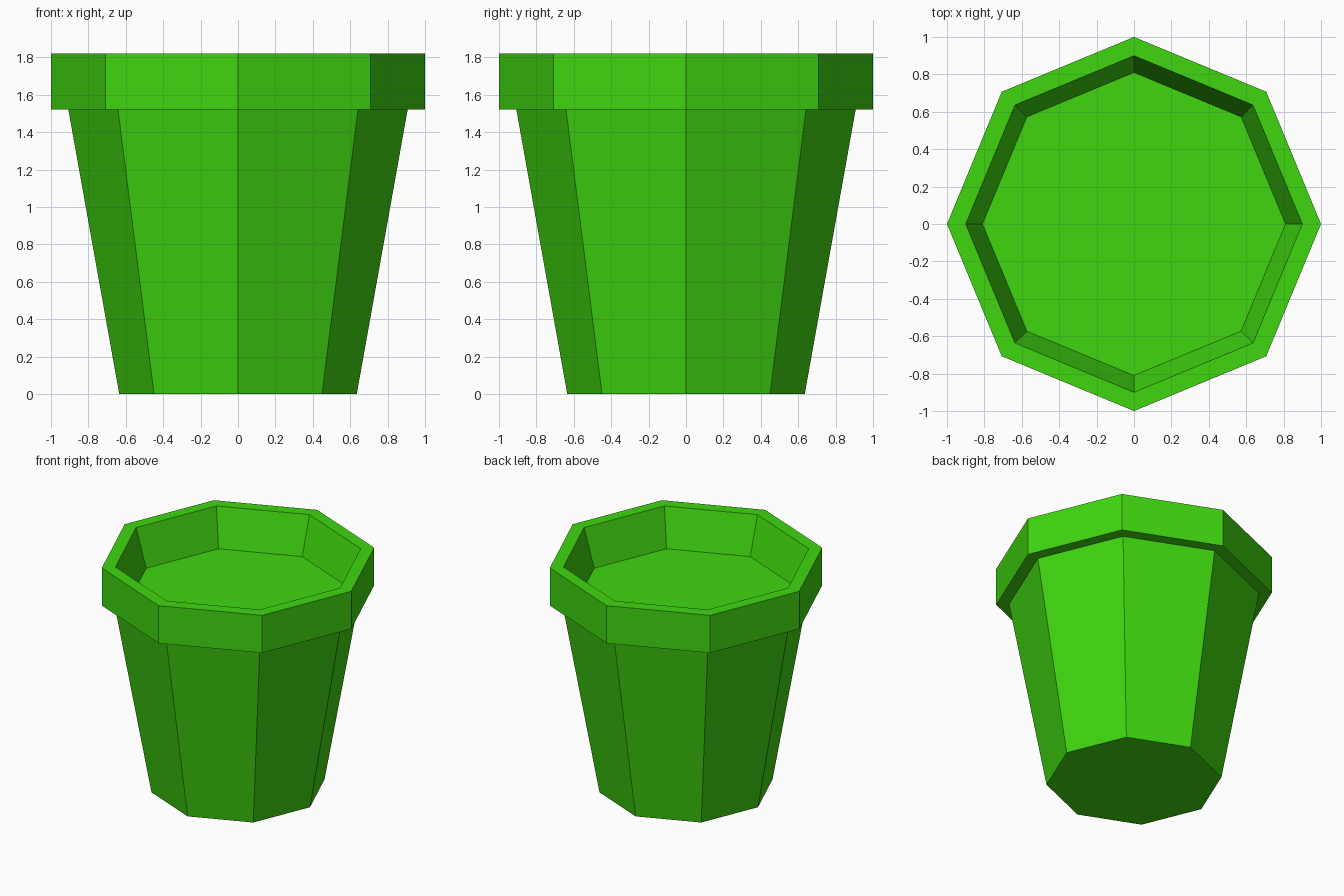
import bpy
import bmesh
from math import cos, sin, pi

cube = bpy.data.objects.get("Cube")
if cube:
    bpy.data.objects.remove(cube, do_unlink=True)

SIDES = 8

green = bpy.data.materials.new("leaf_green")
green.use_nodes = True
colour = (0.05, 0.67, 0.005, 1)
green.diffuse_color = colour
green.node_tree.nodes["Principled BSDF"].inputs["Base Color"].default_value = colour


def lathe(name, profile):
    """Octagonal solid from (radius, height) rings, capped at both ends."""
    bm = bmesh.new()
    rings = [[bm.verts.new((r * cos(2 * pi * i / SIDES), r * sin(2 * pi * i / SIDES), z))
              for i in range(SIDES)] for r, z in profile]
    for low, high in zip(rings, rings[1:]):
        for i in range(SIDES):
            j = (i + 1) % SIDES
            bm.faces.new((low[i], low[j], high[j], high[i]))
    bm.faces.new(rings[0][::-1])
    bm.faces.new(rings[-1])
    bmesh.ops.recalc_face_normals(bm, faces=bm.faces)
    mesh = bpy.data.meshes.new(name)
    bm.to_mesh(mesh)
    bm.free()
    mesh.materials.append(green)
    obj = bpy.data.objects.new(name, mesh)
    bpy.context.collection.objects.link(obj)
    return obj


# Tapered body, overhanging rim and recessed floor in one closed surface
lathe("plant_pot", [
    (0.635, 0.0),    # base
    (0.907, 1.52),   # top of the body
    (1.0, 1.52),     # underside of the rim
    (1.0, 1.82),     # outer rim edge
    (0.9, 1.82),     # inner rim edge
    (0.81, 1.52),    # recessed floor
])
